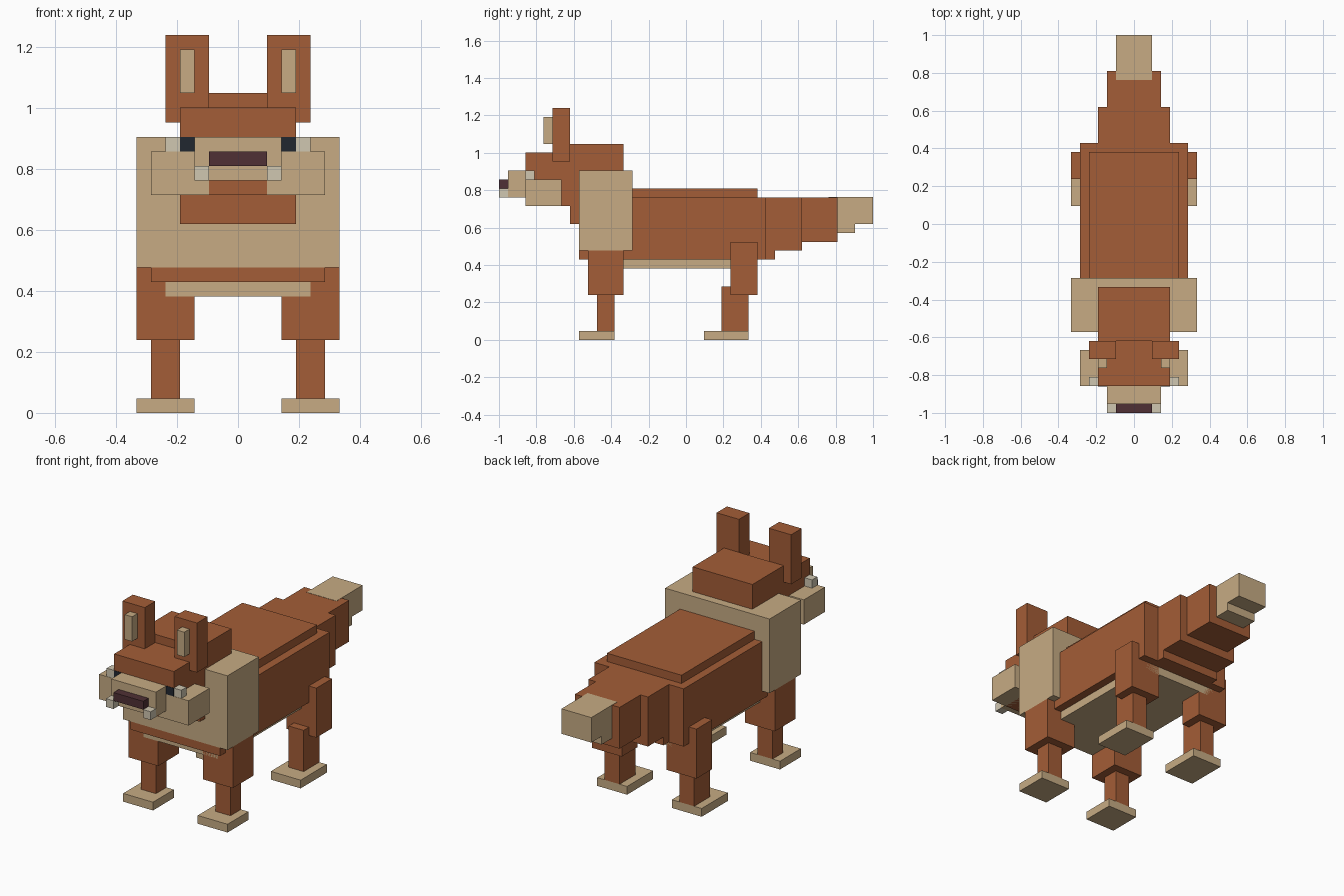
import bpy
import bmesh

if "Cube" in bpy.data.objects:
    bpy.data.objects.remove(bpy.data.objects["Cube"])

U = 1 / 21  # one block unit


def material(name, rgb):
    m = bpy.data.materials.new(name)
    m.diffuse_color = (*rgb, 1)
    m.use_nodes = True
    m.node_tree.nodes["Principled BSDF"].inputs["Base Color"].default_value = m.diffuse_color
    return m


RUST = material("rust_fur", (0.37, 0.11, 0.038))
CREAM = material("cream_fur", (0.57, 0.41, 0.23))
WHITE = material("white", (0.63, 0.57, 0.44))
NOSE = material("nose_brown", (0.08, 0.03, 0.035))
DARK = material("pupil_dark", (0.015, 0.02, 0.03))


def box(name, x, y, z, mat):
    """Box from (min, max) ranges in block units."""
    bm = bmesh.new()
    bmesh.ops.create_cube(bm, size=1)
    for v in bm.verts:
        v.co = [U * (r[0] if c < 0 else r[1]) for c, r in zip(v.co, (x, y, z))]
    mesh = bpy.data.meshes.new(name)
    bm.to_mesh(mesh)
    bm.free()
    mesh.materials.append(mat)
    ob = bpy.data.objects.new(name, mesh)
    bpy.context.collection.objects.link(ob)


def centred(name, half, y, z, mat):
    box(name, (-half, half), y, z, mat)


def pair(name, x, y, z, mat):
    box(name + "_left", x, y, z, mat)
    box(name + "_right", (-x[1], -x[0]), y, z, mat)


# Torso
centred("body", 6, (-12, 9), (9, 16), RUST)
centred("back_ridge", 5, (-11, 8), (16, 17), RUST)
centred("belly", 5, (-11, 8), (8, 9), CREAM)
centred("mane", 7, (-12.03, -6), (10, 19), CREAM)

# Tail
centred("tail_root", 4, (9, 10), (9, 10), RUST)
centred("tail_base", 4, (9, 13), (10, 16), RUST)
centred("tail_middle", 3, (13, 17), (11, 16), RUST)
centred("tail_tip", 2, (16, 21), (13, 16.03), CREAM)
centred("tail_tip_underside", 2, (17, 19), (12, 13), CREAM)

# Head
centred("head_back", 4, (-13, -7), (13, 22), RUST)
centred("head_front", 4, (-18, -13), (15, 21), RUST)
pair("cheek", (2, 6), (-18.03, -14), (15, 18), CREAM)
centred("muzzle", 3, (-20, -18), (16, 19), CREAM)
centred("nose", 2, (-21, -20), (17, 18), NOSE)
pair("tooth", (2, 3), (-21, -20), (16, 17), WHITE)
pair("eye_white", (4, 5), (-18, -17), (18, 19), WHITE)
pair("pupil", (3, 4), (-18.04, -17), (18, 19), DARK)
pair("ear", (2, 5), (-15, -13), (20, 26), RUST)
pair("inner_ear", (3, 4), (-16, -15), (22, 25), CREAM)

# Legs
pair("front_upper_leg", (3, 7), (-11, -7), (5, 10), RUST)
pair("front_lower_leg", (4, 6), (-10, -8), (1, 5), RUST)
pair("front_paw", (3, 7), (-12, -8), (0, 1), CREAM)
pair("rear_upper_leg", (3, 7), (5, 8), (5, 11), RUST)
pair("rear_lower_leg", (4, 6), (4, 7), (1, 6), RUST)
pair("rear_paw", (3, 7), (2, 7), (0, 1), CREAM)
